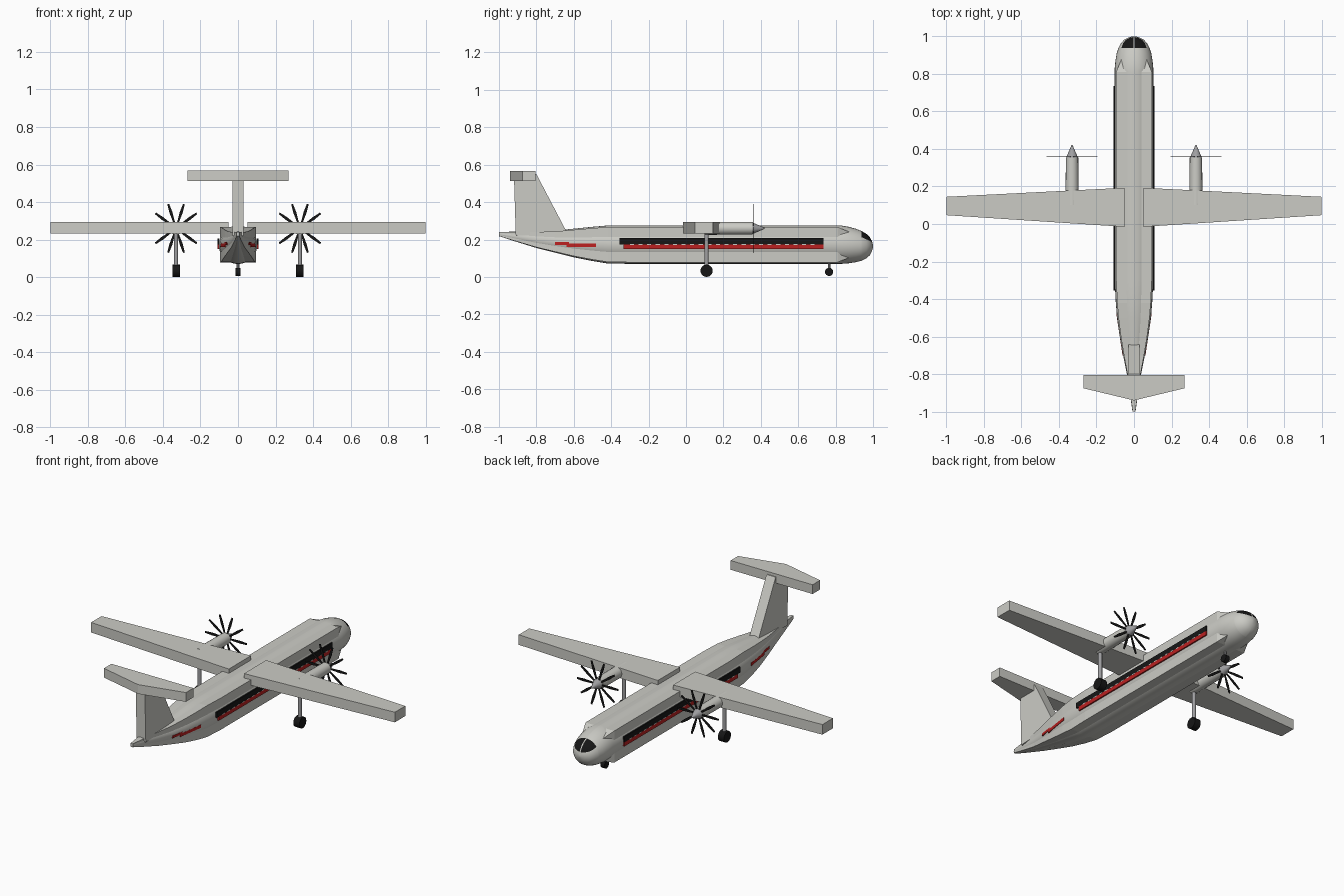
import bpy, bmesh, math
from mathutils import Vector, Matrix

cube = bpy.data.objects.get("Cube")
if cube:
    bpy.data.objects.remove(cube, do_unlink=True)


def material(name, r, g, b):
    m = bpy.data.materials.new(name)
    m.use_nodes = True
    m.diffuse_color = (r, g, b, 1)
    m.node_tree.nodes["Principled BSDF"].inputs["Base Color"].default_value = (r, g, b, 1)
    return m


PAINT = material("light grey paint", 0.6, 0.6, 0.56)
BLACK = material("black", 0.008, 0.008, 0.008)
RED = material("red", 0.5, 0.015, 0.015)
METAL = material("grey metal", 0.35, 0.35, 0.36)


def finish(name, bm, mats, smooth=False):
    bmesh.ops.recalc_face_normals(bm, faces=bm.faces)
    mesh = bpy.data.meshes.new(name)
    bm.to_mesh(mesh)
    bm.free()
    for m in mats:
        mesh.materials.append(m)
    ob = bpy.data.objects.new(name, mesh)
    bpy.context.collection.objects.link(ob)
    if smooth:
        bpy.ops.object.select_all(action="DESELECT")
        bpy.context.view_layer.objects.active = ob
        ob.select_set(True)
        bpy.ops.object.shade_smooth_by_angle(angle=math.radians(40))
    return ob


def prism(name, outline, axis, lo, hi, mat):
    """Extrude a 2D outline along axis x, y or z."""
    def place(p, d):
        return {"x": (d, p[0], p[1]), "y": (p[0], d, p[1]), "z": (p[0], p[1], d)}[axis]
    bm = bmesh.new()
    rings = [[bm.verts.new(place(p, d)) for p in outline] for d in (lo, hi)]
    skin(bm, rings)
    return finish(name, bm, [mat])


def skin(bm, rings):
    n = len(rings[0])
    for a, b in zip(rings, rings[1:]):
        for i in range(n):
            j = (i + 1) % n
            bm.faces.new((a[i], a[j], b[j], b[i]))
    bm.faces.new(rings[0])
    bm.faces.new(rings[-1])


def loft(sections, sides, scale, turn):
    """Rings across y; each section is y, half width, top, bottom."""
    bm = bmesh.new()
    rings = []
    for y, w, top, bottom in sections:
        mid, h = (top + bottom) / 2, (top - bottom) / 2
        angles = [turn + math.tau * i / sides for i in range(sides)]
        rings.append([bm.verts.new((w * scale * math.cos(a), y, mid + h * scale * math.sin(a)))
                      for a in angles])
    skin(bm, rings)
    return bm


def rod(name, start, end, r0, r1, mat, sides=16):
    start, end = Vector(start), Vector(end)
    d = end - start
    spin = d.to_track_quat("Z", "Y").to_matrix().to_4x4()
    bm = bmesh.new()
    bmesh.ops.create_cone(bm, cap_ends=True, segments=sides, radius1=r0, radius2=r1,
                          depth=d.length,
                          matrix=Matrix.Translation((start + end) / 2) @ spin)
    return finish(name, bm, [mat], True)


# Round fuselage with tapered tail
TAIL = [(-1, .008, .24, .218), (-.93, .018, .242, .195), (-.8, .038, .244, .155),
        (-.7, .058, .248, .13), (-.6, .076, .258, .105), (-.5, .09, .268, .085),
        (-.42, .097, .275, .072), (-.3, .103, .275, .07)]
BODY = [(.83, .103, .275, .07)]
NOSE = [(.87, .099, .268, .073), (.91, .092, .257, .079), (.94, .082, .245, .087),
        (.965, .068, .23, .1), (.982, .052, .214, .115), (.994, .03, .192, .137),
        (1, .006, .17, .158)]
bm = loft(TAIL + BODY + NOSE, 32, 1, 0)


# Cockpit glass is cut into the nose with clean edges
def cut(point, normal):
    geom = bm.verts[:] + bm.edges[:] + bm.faces[:]
    bmesh.ops.bisect_plane(bm, geom=geom, plane_co=point, plane_no=normal)


sill, slope = Vector((0, .94, .212)), Vector((0, .45, 1))
cut(sill, slope)
cut((0, .937, 0), (0, 1, 0))
cut((.003, 0, 0), (1, 0, 0))
cut((-.003, 0, 0), (1, 0, 0))
for f in bm.faces:
    c = f.calc_center_median()
    if c.y > .937 and (c - sill).dot(slope) > 0 and abs(c.x) > .003:
        f.material_index = 1
finish("fuselage", bm, [PAINT, BLACK], True)

# Square corner rails that run through the round body
rails = TAIL + [(.81, .103, .275, .07), (.88, .072, .244, .1)]
finish("fuselage_corner_rails", loft(rails, 4, .92 * math.sqrt(2), math.pi / 4), [PAINT])

# Tail fin and tailplane
prism("tail_fin", [(-.91, .22), (-.92, .55), (-.8, .55), (-.635, .235)], "x", -.03, .03, PAINT)
prism("tailplane", [(-.27, -.805), (.27, -.805), (.27, -.875), (0, -.94), (-.27, -.875)],
      "z", .512, .567, PAINT)

# Nose gear
rod("nose_gear_leg", (0, .765, .03), (0, .765, .09), .007, .007, METAL, 8)
rod("nose_wheel", (-.013, .765, .027), (.013, .765, .027), .022, .022, BLACK)

ENGINE_X, ENGINE_Z = .33, .26
for s, side in ((1, "left"), (-1, "right")):
    # Wing slab
    prism(side + "_wing", [(s * .05, -.015), (s * .05, .193), (s, .145), (s, .047)],
          "z", .233, .293, PAINT)

    # Engine and spinner
    x = s * ENGINE_X
    rod(side + "_nacelle", (x, .1, ENGINE_Z), (x, .355, ENGINE_Z), .035, .033, PAINT)
    rod(side + "_spinner", (x, .355, ENGINE_Z), (x, .42, ENGINE_Z), .031, .003, METAL)

    # Flat propeller blades
    bm = bmesh.new()
    for k in range(10):
        a = math.tau * k / 10
        out, across = Vector((math.cos(a), 0, math.sin(a))), Vector((-math.sin(a), 0, math.cos(a)))
        hub = Vector((x, .357, ENGINE_Z))
        rings = []
        for y in (0, .003):
            rings.append([bm.verts.new(hub + out * r + across * w + Vector((0, y, 0)))
                          for r, w in ((.02, -.004), (.09, -.008), (.136, -.005),
                                       (.136, .005), (.09, .008), (.02, .004))])
        skin(bm, rings)
    finish(side + "_propeller", bm, [BLACK])

    # Main gear
    rod(side + "_gear_leg", (x, .11, .03), (x, .11, .24), .011, .011, METAL, 12)
    rod(side + "_main_wheel", (x - .02, .11, .033), (x + .02, .11, .033), .033, .033, BLACK)

    # Cabin window band, red stripe and the dashes between them
    def plate(name, y0, y1, z0, z1, mat, inner=.101, outer=.109):
        prism(name, [(y0, z0), (y1, z0), (y1, z1), (y0, z1)], "x", s * inner, s * outer, mat)

    plate(side + "_window_band", -.355, .735, .174, .207, BLACK)
    plate(side + "_red_stripe", -.335, .735, .15, .174, RED)
    for i in range(22):
        y = -.3 + i * .046
        plate(f"{side}_dash_{i + 1}", y, y + .022, .172, .177, PAINT, .108, .1095)

    # Red tail marks follow the taper
    for name, y0, y1, z0, z1 in (("rear", -.7, -.625, .172, .186), ("front", -.64, -.48, .16, .178)):
        w0, w1 = (.094 + .15 * (y + .48) for y in (y0, y1))
        prism(f"{side}_{name}_tail_mark",
              [(s * w0, y0), (s * w1, y1), (s * (w1 - .008), y1), (s * (w0 - .008), y0)],
              "z", z0, z1, RED)
